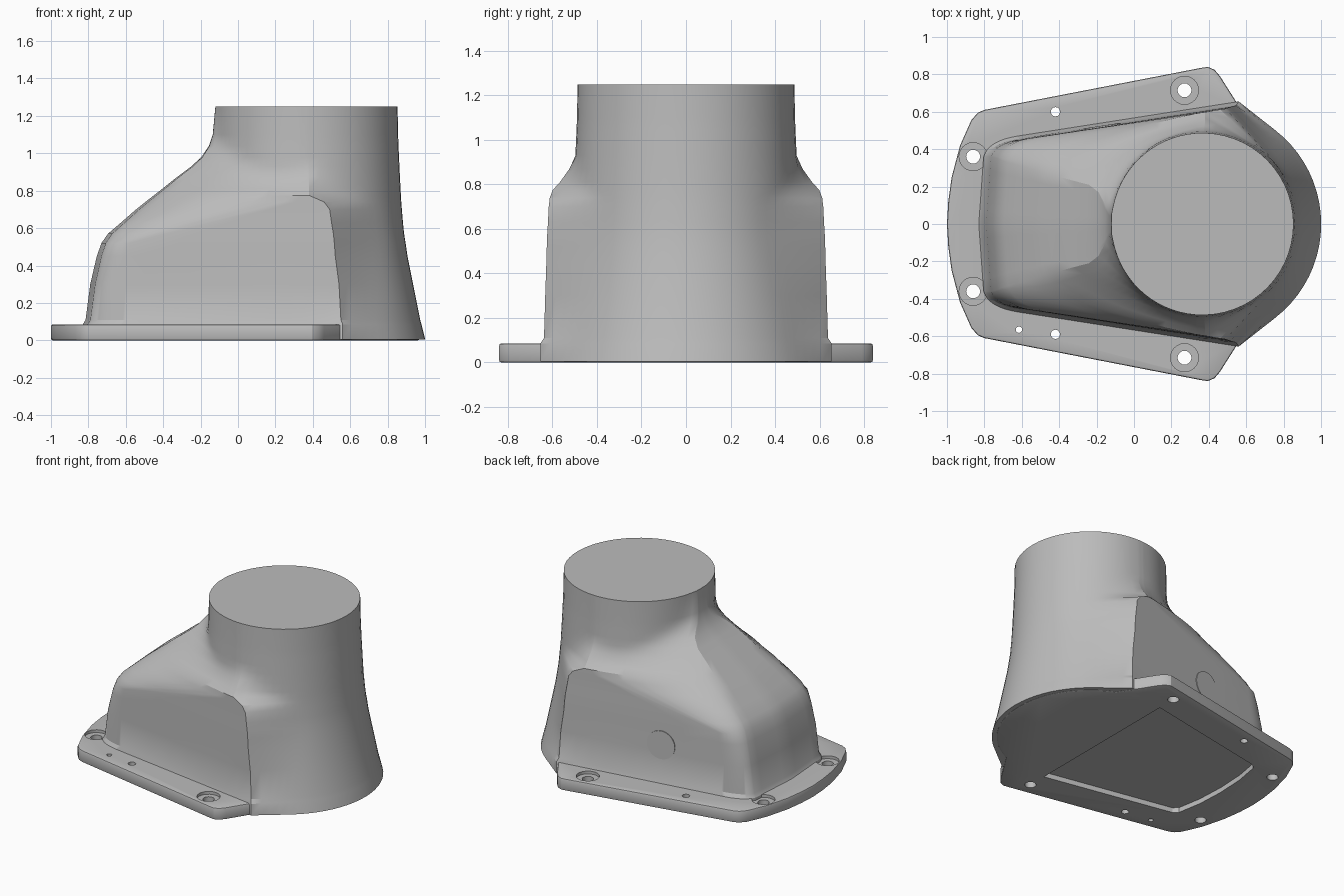
import bpy, bmesh, math
from mathutils import Vector
from mathutils.geometry import convex_hull_2d

cube = bpy.data.objects.get("Cube")
if cube:
    bpy.data.objects.remove(cube)

grey = bpy.data.materials.new("plain grey")
grey.use_nodes = True
GREY = (0.5, 0.5, 0.5, 1)
grey.diffuse_color = GREY
grey.node_tree.nodes["Principled BSDF"].inputs["Base Color"].default_value = GREY

AXIS = Vector((0.366, 0))  # centre of the round outlet


def make_object(name, bm):
    bmesh.ops.recalc_face_normals(bm, faces=bm.faces[:])
    mesh = bpy.data.meshes.new(name)
    bm.to_mesh(mesh)
    bm.free()
    mesh.materials.append(grey)
    obj = bpy.data.objects.new(name, mesh)
    bpy.context.collection.objects.link(obj)
    return obj


def prism(name, outline, low, high):
    bm = bmesh.new()
    face = bm.faces.new([bm.verts.new((x, y, low)) for x, y in outline])
    top = bmesh.ops.extrude_face_region(bm, geom=[face])["geom"]
    verts = [v for v in top if isinstance(v, bmesh.types.BMVert)]
    bmesh.ops.translate(bm, verts=verts, vec=(0, 0, high - low))
    return make_object(name, bm)


def circle(centre, radius, count):
    step = math.tau / count
    return [Vector(centre) + radius * Vector((math.cos(i * step), math.sin(i * step)))
            for i in range(count)]


def mirrored(half):
    return half + [(x, -y) for x, y in reversed(half) if abs(y) > 0.001]


def activate(obj):
    bpy.ops.object.select_all(action="DESELECT")
    obj.select_set(True)
    bpy.context.view_layer.objects.active = obj


def cut(obj, cutters):
    activate(obj)
    for cutter in cutters:
        mod = obj.modifiers.new("cut", "BOOLEAN")
        mod.operation, mod.solver, mod.object = "DIFFERENCE", "EXACT", cutter
        bpy.ops.object.modifier_apply(modifier=mod.name)


def wall_y(x, inset):
    return 0.44 + 0.156 * (x + 0.72) - inset


# Hood and outlet: height, left end, half width of left end, outlet radius,
# start and end of the flat side wall, wall inset
STATIONS = [
    (0.004, -.83, .36, .635, -.62, .56, -.015),
    (0.085, -.83, .36, .615, -.62, .56, -.015),
    (0.11, -.815, .36, .608, -.6, .55, 0),
    (0.3, -.79, .36, .57, -.6, .54, .004),
    (0.45, -.755, .35, .54, -.58, .52, .006),
    (0.52, -.73, .34, .53, -.57, .515, .007),
    (0.57, -.695, .33, .522, -.39, .51, .008),
    (0.63, -.625, .31, .516, -.15, .5, .01),
    (0.7, -.545, .29, .51, .12, .49, .012),
    (0.74, -.495, .27, .507, .28, .46, .012),
    (0.775, -.45, .26, .505, .33, .38, .013),
    (0.81, -.405, .25, .503, .33, .38, .045),
    (0.87, -.33, .23, .5, .33, .38, .088),
    (0.93, -.25, .21, .497, .33, .38, .115),
    (0.98, -.195, .17, .495, .33, .38, .13),
    (1.04, -.155, .1, .492, .33, .38, .14),
    (1.1, -.135, .06, .49, .33, .38, .15),
    (1.25, -.121, .05, .487, .33, .38, .15),
]
SEGMENTS = (14, 8, 16, 5)


def section(z, left, half, radius, start, end, inset):
    wall_end = Vector((end, wall_y(end, inset)))
    wall_start = Vector((start, wall_y(start, inset)))
    corner = Vector((left + 0.2 * half * half, half))
    # Rounded corner that softens towards the neck
    bulge = min(1, max(0, 1 - 2.2 * (z - 0.62)))
    knee = Vector((left + 0.05, wall_y(left + 0.05, inset)))
    knee = ((wall_start + corner) / 2).lerp(knee, bulge)
    pts = [wall_end, Vector((left, 0))]
    for i in range(9):
        t = i / 8
        pts.append(wall_start.lerp(knee, t).lerp(knee.lerp(corner, t), t))
    pts += [Vector((p.x, -p.y)) for p in pts] + circle(AXIS, radius, 96)
    hull = [pts[i] for i in convex_hull_2d(pts)]

    def reach(angle):
        ray = Vector((math.cos(angle), math.sin(angle)))
        best = 9
        for a, b in zip(hull, hull[1:] + hull[:1]):
            normal = Vector((b.y - a.y, a.x - b.x))
            if normal.dot(a - AXIS) < 0:
                normal.negate()
            if normal.dot(ray) > 1e-9:
                best = min(best, normal.dot(a - AXIS) / normal.dot(ray))
        return AXIS + ray * best

    keys = [0] + [math.atan2(p.y, p.x - AXIS.x) for p in (wall_end, wall_start, corner)]
    keys.append(math.pi)
    angles = [a + (b - a) * i / n for a, b, n in zip(keys, keys[1:], SEGMENTS) for i in range(n)]
    half_loop = [reach(a) for a in angles + [math.pi]]
    return mirrored([tuple(p) for p in half_loop])


bm = bmesh.new()
rings = [[bm.verts.new((x, y, s[0])) for x, y in section(*s)] for s in STATIONS]
for low, high in zip(rings, rings[1:]):
    for i in range(len(low)):
        j = (i + 1) % len(low)
        bm.faces.new((low[i], low[j], high[j], high[i]))
bm.faces.new(rings[0])
bm.faces.new(rings[-1])
hood = make_object("hood_and_outlet", bm)

# Mounting flange, with a bevelled rim
arc = [(AXIS.x + 0.605 * math.cos(a * math.pi / 30), 0.605 * math.sin(a * math.pi / 30))
       for a in range(12)]
rim = [(.555, .64), (.46, .79), (.43, .825), (.395, .84), (.36, .835), (-.8, .61), (-.835, .595),
       (-.87, .555), (-.93, .42), (-.975, .25), (-.993, .12), (-1, 0)]
flange = prism("mounting_flange", mirrored(arc + rim), 0, 0.085)
activate(flange)
bevel = flange.modifiers.new("bevel", "BEVEL")
bevel.width, bevel.segments, bevel.limit_method = 0.01, 2, "ANGLE"
bevel.angle_limit = math.radians(60)
bpy.ops.object.modifier_apply(modifier=bevel.name)

# Bolt holes with counterbores, pin holes and the underside recess
cutters = []
for x, y in ((.27, .715), (-.86, .36)):
    for side in (1, -1):
        cutters.append(prism("bolt_cutter", circle((x, side * y), 0.037, 20), -0.1, 0.2))
        cutters.append(prism("bore_cutter", circle((x, side * y), 0.075, 24), 0.065, 0.2))
for x, y, r in ((-.42, .6, .025), (-.42, -.59, .025), (-.615, -.565, .017)):
    cutters.append(prism("pin_cutter", circle((x, y), r, 12), -0.1, 0.2))
outline = mirrored([(.27, .58), (-.66, .4), (-.69, .37), (-.72, .2), (-.73, 0)])
tall = prism("recess_through_cutter", outline, -0.1, 0.2)
shallow = prism("recess_cutter", outline, -0.1, 0.035)
cut(flange, cutters + [tall])
cut(hood, [shallow])
for helper in cutters + [tall, shallow]:
    bpy.data.objects.remove(helper)

# Thin round badge on the back wall
badge = prism("round_badge", circle((0, 0), 0.1, 32), -0.004, 0.004)
badge.location = (-0.17, wall_y(-0.17, 0.004), 0.35)
badge.rotation_euler = (math.radians(-90), 0, math.atan(0.156))

for obj in (hood, flange, badge):
    activate(obj)
    bpy.ops.object.shade_smooth_by_angle(angle=math.radians(28))
